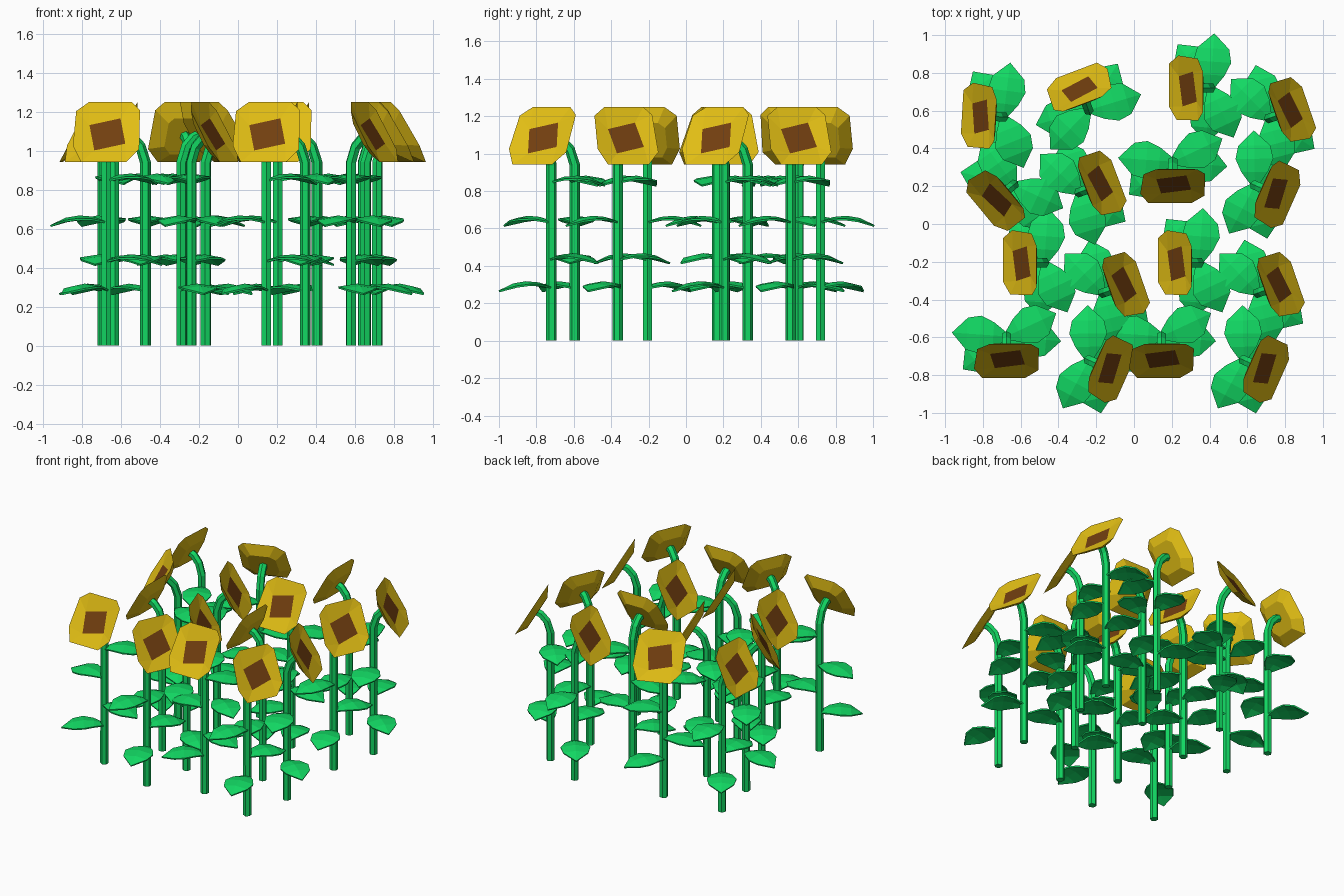
import bpy
import bmesh
from math import radians, sin, cos, tau
from mathutils import Matrix, Vector

cube = bpy.data.objects.get("Cube")
if cube:
    bpy.data.objects.remove(cube)


def material(name, rgb):
    mat = bpy.data.materials.new(name)
    mat.use_nodes = True
    mat.diffuse_color = (*rgb, 1)
    mat.node_tree.nodes["Principled BSDF"].inputs["Base Color"].default_value = (*rgb, 1)
    return mat


green = material("leaf green", (0.006, 0.69, 0.125))
gold = material("petal gold", (0.75, 0.51, 0.007))
brown = material("seed brown", (0.17, 0.05, 0.005))


def finish(bm, name, mats):
    bmesh.ops.recalc_face_normals(bm, faces=bm.faces[:])
    mesh = bpy.data.meshes.new(name)
    bm.to_mesh(mesh)
    bm.free()
    for mat in mats:
        mesh.materials.append(mat)
    return mesh


def bridge(bm, a, b):
    n = len(a)
    for i in range(n):
        j = (i + 1) % n
        bm.faces.new((a[i], a[j], b[j], b[i]))


# Stem: six-sided tube that bends forward (+x) under the head
def make_stem():
    bm = bmesh.new()
    path = [(0, 0, 0), (0, 0, 0.94), (0.025, 0, 1.02), (0.065, 0, 1.065), (0.11, 0, 1.085)]
    leans = [0, 8, 35, 55, 65]
    sides, radius = 6, 0.028
    rings = []
    for point, lean in zip(path, leans):
        turn = Matrix.Rotation(radians(lean), 3, 'Y')
        rings.append([bm.verts.new(Vector(point) + turn @ Vector(
            (radius * cos(tau * i / sides), radius * sin(tau * i / sides), 0)))
            for i in range(sides)])
    for a, b in zip(rings, rings[1:]):
        bridge(bm, a, b)
    bm.faces.new(rings[0])
    bm.faces.new(rings[-1])
    return finish(bm, "stem", [green])


# Head: uneven octagon, shallow dish to a brown seed square, tapered back
def make_head():
    bm = bmesh.new()
    rim = [(-.09, .178), (.13, .178), (.172, .13), (.168, -.1),
           (.1, -.178), (-.13, -.178), (-.172, -.08), (-.155, .125)]
    seed = [(-.087, .05), (.072, .09), (.097, -.06), (-.062, -.1)]

    def ring(points, depth, scale=1):
        return [bm.verts.new((depth, u * scale, v * scale)) for u, v in points]

    front, back, square = ring(rim, 0), ring(rim, -0.045, 0.6), ring(seed, -0.014)
    bridge(bm, front, back)
    bm.faces.new(back)
    for i in range(4):
        a, b, c = front[2 * i], front[2 * i + 1], front[(2 * i + 2) % 8]
        nxt = square[(i + 1) % 4]
        bm.faces.new((a, b, nxt, square[i]))
        bm.faces.new((b, c, nxt))
    bm.faces.new(square).material_index = 1
    return finish(bm, "head", [gold, brown])


# Leaf: arched, folded along the midrib, pointed at the tip
def make_leaf():
    bm = bmesh.new()
    stations = [(0.0, 0.02, 0.0), (0.07, 0.07, 0.022), (0.14, 0.1, 0.028),
                (0.21, 0.085, 0.016)]
    rows = [[bm.verts.new((x, s * w, z - 0.15 * w * abs(s))) for s in (-1, 0, 1)]
            for x, w, z in stations]
    tip = bm.verts.new((0.29, 0, -0.022))
    for a, b in zip(rows, rows[1:]):
        for k in range(2):
            bm.faces.new((a[k], b[k], b[k + 1], a[k + 1]))
    for k in range(2):
        bm.faces.new((rows[-1][k], tip, rows[-1][k + 1]))
    bmesh.ops.recalc_face_normals(bm, faces=bm.faces[:])
    bmesh.ops.solidify(bm, geom=bm.faces[:], thickness=0.01)
    return finish(bm, "leaf", [green])


stem, head, leaf = make_stem(), make_head(), make_leaf()


def place(name, mesh, matrix):
    obj = bpy.data.objects.new(name, mesh)
    bpy.context.scene.collection.objects.link(obj)
    obj.matrix_world = matrix


def spot(x, y, z, yaw=0):
    return Matrix.Translation((x, y, z)) @ Matrix.Rotation(radians(yaw), 4, 'Z')


# One clump of four flowers, repeated four times with one clump turned around
clumps = [(0.459, -0.506, 0), (-0.361, -0.506, 0), (0.519, 0.419, 0), (-0.503, 0.409, 200.7)]
flowers = [(-0.114, 0.301, 180), (0.196, 0.141, 19), (-0.314, -0.089, 270), (0.121, -0.214, -24)]
leaves = [(0.29, -53), (0.44, 85), (0.64, -94), (0.855, 115)]
head_tilt = Matrix.Translation((0.13, 0, 1.095)) @ Matrix.Rotation(radians(-30), 4, 'Y')

for cx, cy, turn in clumps:
    for fx, fy, yaw in flowers:
        base = spot(cx, cy, 0, turn) @ spot(fx, fy, 0, yaw)
        place("stem", stem, base)
        place("flower_head", head, base @ head_tilt)
        for z, angle in leaves:
            place("leaf", leaf, base @ spot(0, 0, z, angle))
